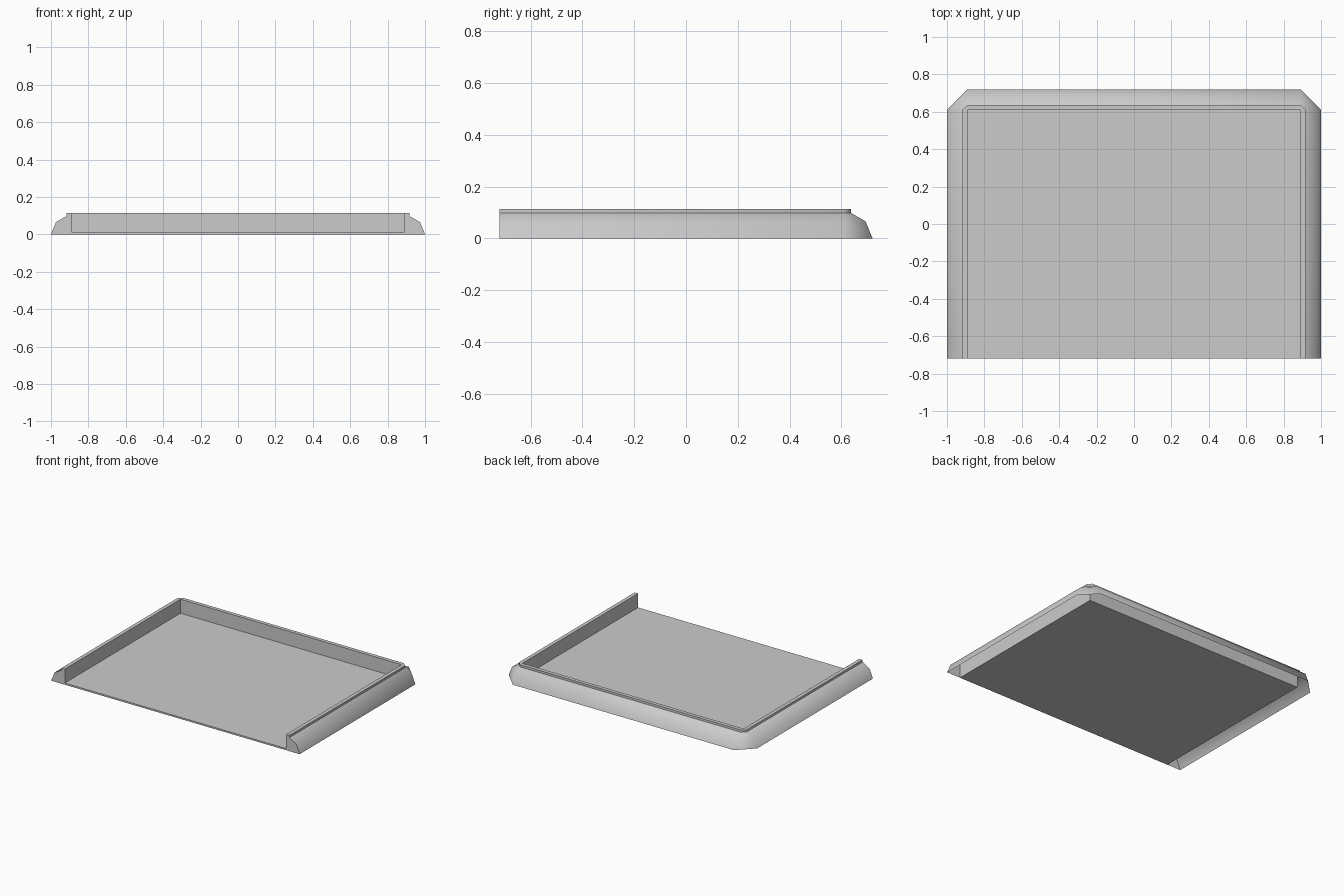
import bpy, bmesh, math

if "Cube" in bpy.data.objects:
    bpy.data.objects.remove(bpy.data.objects["Cube"])

X, FRONT, BACK = 0.89, -0.72, 0.61   # inner wall positions

# Rim cross-section: (distance outward from the inner wall, height)
PROFILE = [(0.11, 0), (0.083, 0.066), (0.027, 0.098),
           (0.027, 0.114), (0, 0.114), (0, 0)]
# Path around the tray: (x, y, outward direction)
PATH = [(-X, FRONT, -1, 0), (-X, BACK, -1, 0), (-X, BACK, 0, 1),
        (X, BACK, 0, 1), (X, BACK, 1, 0), (X, FRONT, 1, 0)]


def add_object(name, bm):
    mesh = bpy.data.meshes.new(name)
    bm.to_mesh(mesh)
    bm.free()
    obj = bpy.data.objects.new(name, mesh)
    bpy.context.collection.objects.link(obj)
    return obj


# Rim: hollow shell open underneath, swept round three sides, front ends capped
bm = bmesh.new()
rings = [[bm.verts.new((x + dx * r, y + dy * r, z)) for r, z in PROFILE]
         for x, y, dx, dy in PATH]
for a, b in zip(rings, rings[1:]):
    for i in range(len(PROFILE) - 1):
        bm.faces.new((a[i], a[i + 1], b[i + 1], b[i]))
bm.faces.new(rings[0])
bm.faces.new(rings[-1])
bmesh.ops.remove_doubles(bm, verts=bm.verts, dist=1e-5)
bmesh.ops.recalc_face_normals(bm, faces=bm.faces)
rim = add_object("tray_rim", bm)
bpy.context.view_layer.objects.active = rim
rim.select_set(True)
bpy.ops.object.shade_smooth_by_angle(angle=math.radians(50))

# Floor: thin slab between the walls
bm = bmesh.new()
bmesh.ops.create_cube(bm, size=1)
bmesh.ops.scale(bm, verts=bm.verts, vec=(2 * X, BACK - FRONT, 0.012))
bmesh.ops.translate(bm, verts=bm.verts, vec=(0, (BACK + FRONT) / 2, 0.006))
add_object("tray_floor", bm)
